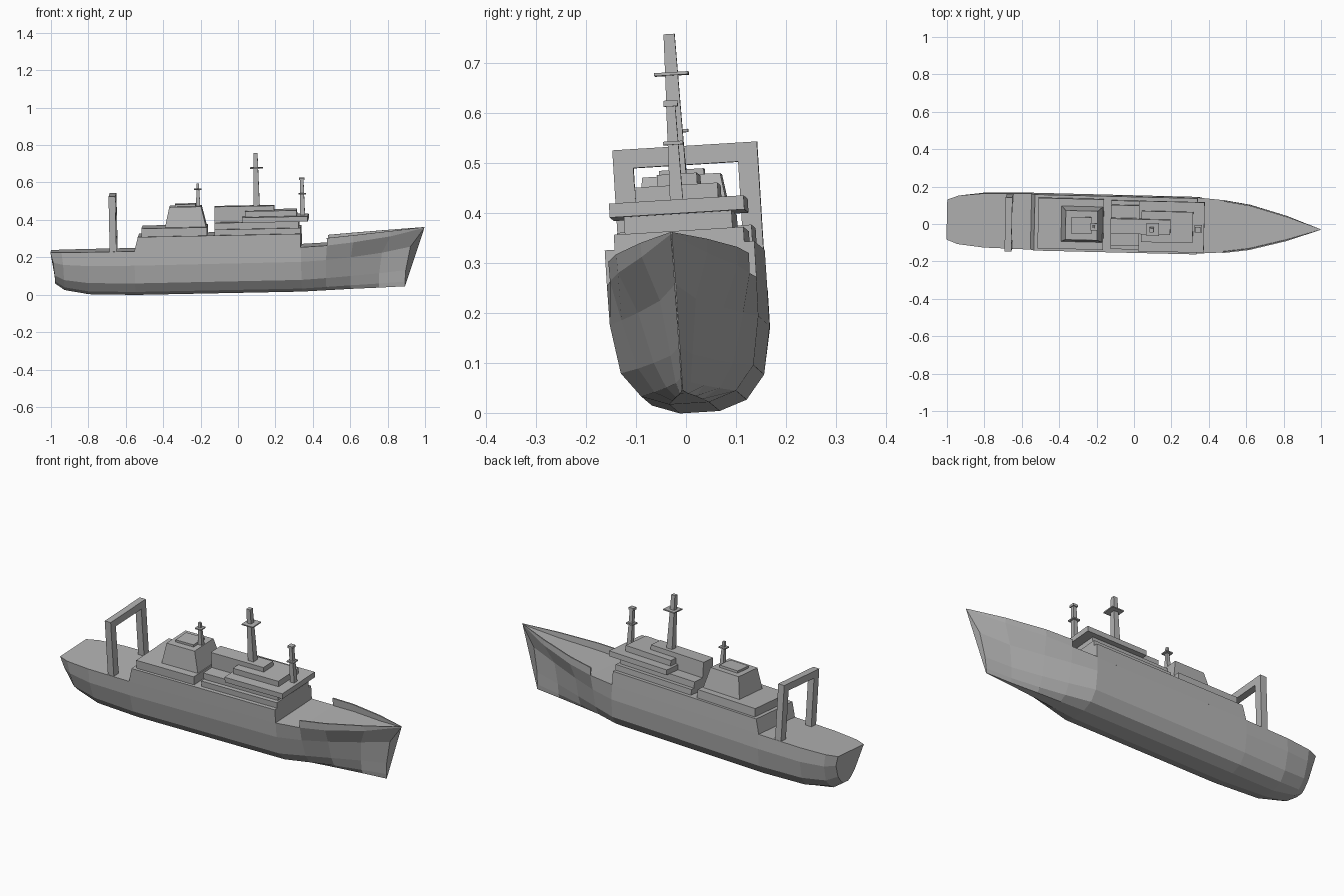
import bpy, bmesh
from mathutils import Matrix, Euler, Vector

if "Cube" in bpy.data.objects:
    bpy.data.objects.remove(bpy.data.objects["Cube"], do_unlink=True)

grey = bpy.data.materials.new("hull grey")
grey.use_nodes = True
COLOUR = (0.45, 0.45, 0.45, 1)
grey.diffuse_color = COLOUR
grey.node_tree.nodes["Principled BSDF"].inputs["Base Color"].default_value = COLOUR

# The whole ship heels, pitches and yaws slightly about this pivot
PIVOT = Vector((0, 0, 0.2))
POSE = (Matrix.Translation(PIVOT + Vector((0, 0.003, 0)))
        @ Euler((0.062, -0.02, -0.024)).to_matrix().to_4x4()
        @ Matrix.Translation(-PIVOT))


def finish(name, bm):
    bmesh.ops.recalc_face_normals(bm, faces=bm.faces)
    bm.transform(POSE)
    mesh = bpy.data.meshes.new(name)
    bm.to_mesh(mesh)
    bm.free()
    mesh.materials.append(grey)
    obj = bpy.data.objects.new(name, mesh)
    bpy.context.collection.objects.link(obj)
    return obj


def bridge(bm, rings, closed=True):
    """Join neighbouring rings of vertices with quads."""
    for a, b in zip(rings, rings[1:]):
        n = len(a)
        for i in range(n if closed else n - 1):
            j = (i + 1) % n
            bm.faces.new((a[i], a[j], b[j], b[i]))


def block(name, x0, x1, half, z0, z1, top=None, y=0):
    """Box, or a tapered box when top gives (x0, x1, half) of its upper face."""
    bm = bmesh.new()
    rings = []
    for (a, b, h), z in (((x0, x1, half), z0), (top or (x0, x1, half), z1)):
        rings.append([bm.verts.new((px, y + py, z))
                      for px, py in ((a, -h), (b, -h), (b, h), (a, h))])
    bridge(bm, rings)
    bm.faces.new(rings[0])
    bm.faces.new(rings[1])
    return finish(name, bm)


def post(name, x, r0, r1, z0, z1):
    return block(name, x - r0, x + r0, r0, z0, z1, (x - r1, x + r1, r1))


# Hull stations: top x, foot x, keel z, deck z, half widths from deck to keel
STATIONS = [
    (-1.0, -0.98, 0.08, 0.252, 0.107, 0.1, 0.07, 0.04, 0.02),
    (-0.94, -0.93, 0.045, 0.252, 0.13, 0.126, 0.1, 0.06, 0.03),
    (-0.8, -0.8, 0.02, 0.252, 0.145, 0.145, 0.12, 0.085, 0.03),
    (-0.55, -0.55, 0.012, 0.252, 0.15, 0.15, 0.133, 0.095, 0.04),
    (0.34, 0.34, 0.012, 0.256, 0.15, 0.149, 0.133, 0.095, 0.04),
    (0.48, 0.47, 0.016, 0.262, 0.14, 0.122, 0.095, 0.065, 0.03),
    (0.62, 0.6, 0.02, 0.275, 0.12, 0.085, 0.06, 0.038, 0.02),
    (0.82, 0.75, 0.023, 0.3, 0.066, 0.036, 0.022, 0.015, 0.008),
    (1.0, 0.89, 0.027, 0.338, 0.001, 0.001, 0.001, 0.001, 0.001),
]
LEVELS = (1, 0.68, 0.28, 0.08, 0)
LEAN = (1, 0.3, 0.05, 0, 0)

bm = bmesh.new()
rings = []
for xt, xl, keel, deck, *widths in STATIONS:
    side = [(xl + (xt - xl) * k, w, keel + (deck - keel) * f)
            for w, f, k in zip(widths, LEVELS, LEAN)]
    ring = side + [(x, -w, z) for x, w, z in reversed(side)]
    rings.append([bm.verts.new(p) for p in ring])
bridge(bm, rings)
bm.faces.new(rings[0])
bm.faces.new(rings[-1])
finish("hull", bm)

# Bow bulwarks follow the deck edge and fade out at the stem
for sign, side_name in ((1, "port"), (-1, "starboard")):
    bm = bmesh.new()
    rings = []
    for xt, _, _, deck, w, *_ in STATIONS[5:]:
        rim = 0.302 + 0.04 * (xt - 0.48) / 0.52
        inner = max(w - 0.006, 0)
        rings.append([bm.verts.new((xt, sign * y, z)) for y, z in
                      ((w, deck), (w + 0.001, rim), (inner, rim), (inner, deck))])
    bridge(bm, rings)
    bm.faces.new(rings[0])
    bm.faces.new(rings[-1])
    finish(side_name + "_bulwark", bm)

# Main deckhouse, flush with the hull sides
block("deckhouse", -0.55, 0.34, 0.15, 0.252, 0.328, (-0.53, 0.34, 0.15))

# Aft tier, funnel and its light mast
block("aft_tier", -0.51, -0.16, 0.135, 0.328, 0.372)
block("funnel", -0.385, -0.165, 0.095, 0.372, 0.48, (-0.36, -0.19, 0.078))
block("funnel_cap", -0.33, -0.22, 0.045, 0.48, 0.492)
post("aft_mast", -0.207, 0.011, 0.006, 0.48, 0.6)
post("aft_mast_platform", -0.207, 0.019, 0.019, 0.566, 0.572)

# Forward tiers and bridge
block("forward_lower_tier", -0.12, 0.34, 0.13, 0.328, 0.358)
block("forward_upper_tier", -0.12, 0.33, 0.108, 0.358, 0.392)
block("bridge_deck", 0.03, 0.38, 0.135, 0.392, 0.42)
block("bridge_house", 0.045, 0.32, 0.083, 0.42, 0.45)
block("upper_house", -0.12, 0.2, 0.04, 0.392, 0.475)

# Main mast and fore mast
post("main_mast", 0.105, 0.017, 0.011, 0.475, 0.757)
post("main_mast_platform", 0.11, 0.034, 0.034, 0.674, 0.68)
post("fore_mast", 0.35, 0.013, 0.009, 0.42, 0.61)
post("fore_mast_platform", 0.35, 0.02, 0.02, 0.53, 0.537)
post("fore_mast_cap", 0.35, 0.014, 0.014, 0.607, 0.619)

# Stern gantry
for y, side_name in ((0.125, "port"), (-0.125, "starboard")):
    block(side_name + "_gantry_leg", -0.682, -0.646, 0.02, 0.25, 0.51, y=y)
block("gantry_beam", -0.682, -0.646, 0.145, 0.51, 0.548)
